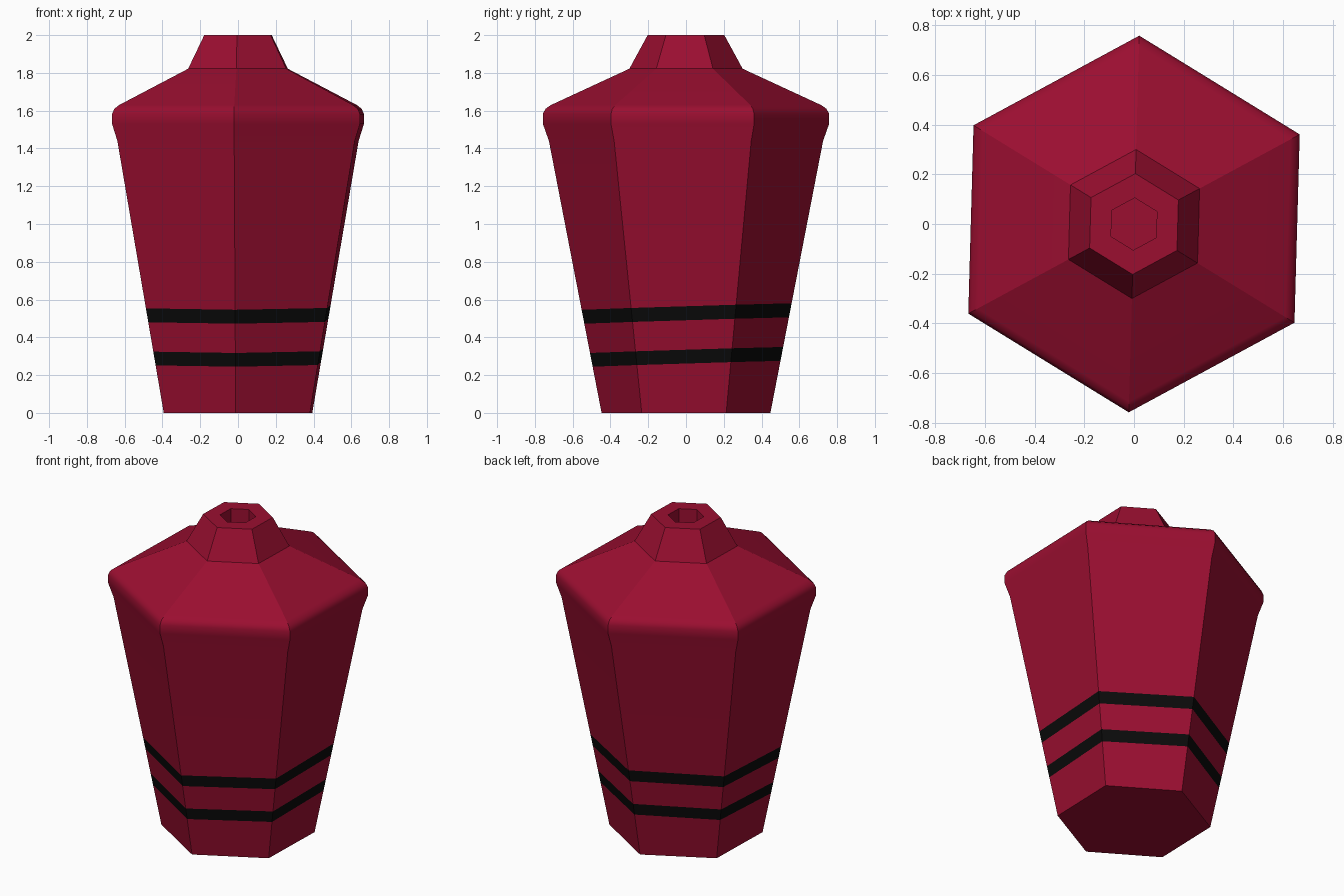
import bpy, bmesh, math
from mathutils import Vector

if "Cube" in bpy.data.objects:
    bpy.data.objects.remove(bpy.data.objects["Cube"])


def material(name, rgb):
    m = bpy.data.materials.new(name)
    m.diffuse_color = (*rgb, 1)
    m.use_nodes = True
    m.node_tree.nodes["Principled BSDF"].inputs["Base Color"].default_value = m.diffuse_color
    return m


crimson = material("crimson", (0.328, 0.0045, 0.03))
black = material("black", (0.003, 0.003, 0.003))

SIDES = 6
TWIST = math.radians(28.4)
# (corner radius, height): base, body, rounded shoulder, neck, rim, opening
PROFILE = [(0.447, 0), (0.726, 1.44), (0.758, 1.53), (0.758, 1.583),
           (0.744, 1.61), (0.715, 1.63), (0.30, 1.822), (0.203, 2.0),
           (0.105, 2.0), (0.105, 1.75)]
# Slightly tilted stripes: bottom and top heights on the axis
STRIPES = [(0.26, 0.333), (0.489, 0.563)]
TILT = Vector((0.003, 0.031))

# Six-sided vase body
bm = bmesh.new()
rings = [[bm.verts.new((r * math.cos(TWIST + i * math.tau / SIDES),
                        r * math.sin(TWIST + i * math.tau / SIDES), z))
          for i in range(SIDES)] for r, z in PROFILE]
for lo, hi in zip(rings, rings[1:]):
    for i in range(SIDES):
        j = (i + 1) % SIDES
        bm.faces.new((lo[i], lo[j], hi[j], hi[i]))
bm.faces.new(rings[0][::-1])
bm.faces.new(rings[-1])

# Cut the stripe borders into the sides
normal = Vector((-TILT.x, -TILT.y, 1))
for z in (h for s in STRIPES for h in s):
    bmesh.ops.bisect_plane(bm, geom=bm.verts[:] + bm.edges[:] + bm.faces[:],
                           plane_co=(0, 0, z), plane_no=normal)

# Stripe colour by height; smooth only across the rounded shoulder
for f in bm.faces:
    c = f.calc_center_median()
    h = c.dot(normal)
    f.material_index = int(any(a < h < b for a, b in STRIPES))
    f.smooth = True
for e in bm.edges:
    a, b = (v.co.z for v in e.verts)
    e.smooth = abs(a - b) < 1e-4 and 1.4 < a < 1.7

mesh = bpy.data.meshes.new("vase_body")
bm.normal_update()
bm.to_mesh(mesh)
bm.free()
mesh.materials.append(crimson)
mesh.materials.append(black)
vase = bpy.data.objects.new("vase_body", mesh)
bpy.context.collection.objects.link(vase)

# Keep the large facets evenly shaded
wn = vase.modifiers.new("even_shading", 'WEIGHTED_NORMAL')
wn.keep_sharp = True
